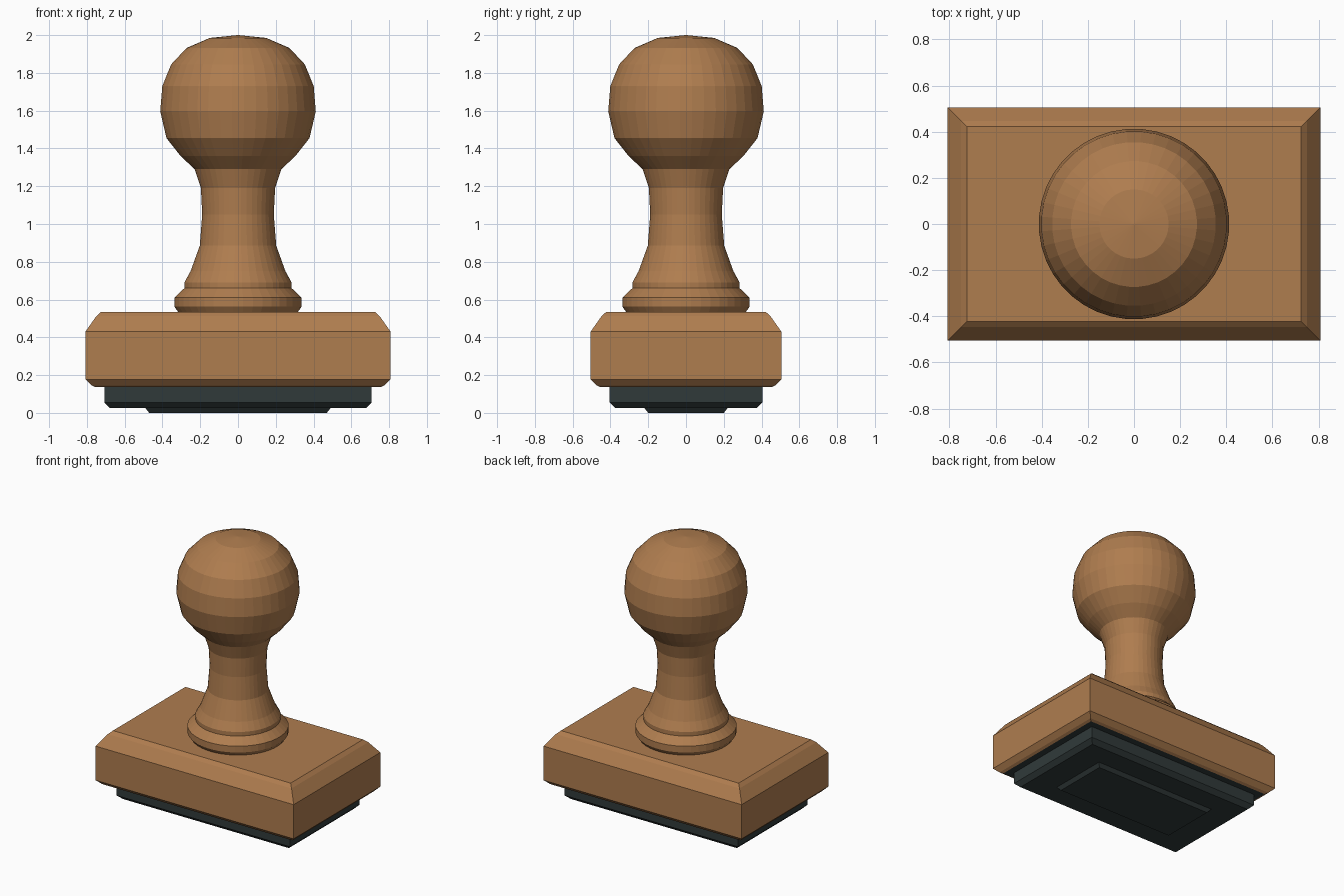
import bpy, bmesh, math

cube = bpy.data.objects.get("Cube")
if cube:
    bpy.data.objects.remove(cube, do_unlink=True)


def make_material(name, rgb):
    mat = bpy.data.materials.new(name)
    mat.use_nodes = True
    color = (*rgb, 1.0)
    mat.diffuse_color = color
    mat.node_tree.nodes["Principled BSDF"].inputs["Base Color"].default_value = color
    return mat


wood = make_material("warm wood", (0.43, 0.205, 0.078))
rubber = make_material("dark rubber", (0.03, 0.042, 0.042))


def finish(bm, name, mats):
    bmesh.ops.recalc_face_normals(bm, faces=bm.faces)
    mesh = bpy.data.meshes.new(name)
    bm.to_mesh(mesh)
    bm.free()
    obj = bpy.data.objects.new(name, mesh)
    for mat in mats:
        mesh.materials.append(mat)
    bpy.context.collection.objects.link(obj)
    return obj


def loft(name, rings, mats, dark_bottom=False):
    """Join closed rings of points, bottom to top, and cap both ends."""
    bm = bmesh.new()
    loops = [[bm.verts.new(p) for p in ring] for ring in rings]
    n = len(loops[0])
    for low, high in zip(loops, loops[1:]):
        for i in range(n):
            j = (i + 1) % n
            bm.faces.new((low[i], low[j], high[j], high[i]))
    bottom = bm.faces.new(loops[0])
    bottom.material_index = int(dark_bottom)
    bm.faces.new(loops[-1])
    return finish(bm, name, mats)


def slab(name, hx, hy, profile, mats, dark_bottom=False):
    """Rectangular block with edges shaped by (inset, height) steps."""
    signs = ((-1, -1), (1, -1), (1, 1), (-1, 1))
    rings = [[(sx * (hx - d), sy * (hy - d), z) for sx, sy in signs] for d, z in profile]
    return loft(name, rings, mats, dark_bottom)


def turned(name, profile, mats, sides=40):
    """Round part turned from (radius, height) steps."""
    angles = [math.tau * (i + 0.5) / sides for i in range(sides)]
    rings = [[(r * math.cos(a), r * math.sin(a), z) for a in angles] for r, z in profile]
    return loft(name, rings, mats)


# Raised printing face and the rubber pad behind it
slab("printing_face", 0.49, 0.22, [(0.02, 0), (0, 0.025), (0, 0.03)], [rubber])
slab("rubber_pad", 0.708, 0.405, [(0.031, 0.025), (0, 0.055), (0, 0.14)], [rubber])

# Chamfered wooden base with a dark underside
slab("base_block", 0.808, 0.505,
     [(0.05, 0.137), (0.032, 0.146), (0, 0.178), (0, 0.43), (0.058, 0.512), (0.083, 0.535)],
     [wood, rubber], dark_bottom=True)

# Collar under the handle
turned("collar", [(0.315, 0.53), (0.338, 0.563), (0.338, 0.61), (0.285, 0.66)], [wood])

# Handle neck, flared at the foot, and the round knob
turned("handle", [
    (0.285, 0.655), (0.285, 0.69), (0.252, 0.75), (0.203, 0.885), (0.19, 1.05),
    (0.197, 1.19), (0.23, 1.29), (0.305, 1.36), (0.38, 1.455), (0.413, 1.597),
    (0.402, 1.73), (0.355, 1.845), (0.273, 1.932), (0.15, 1.985), (0.003, 2.0),
], [wood])
